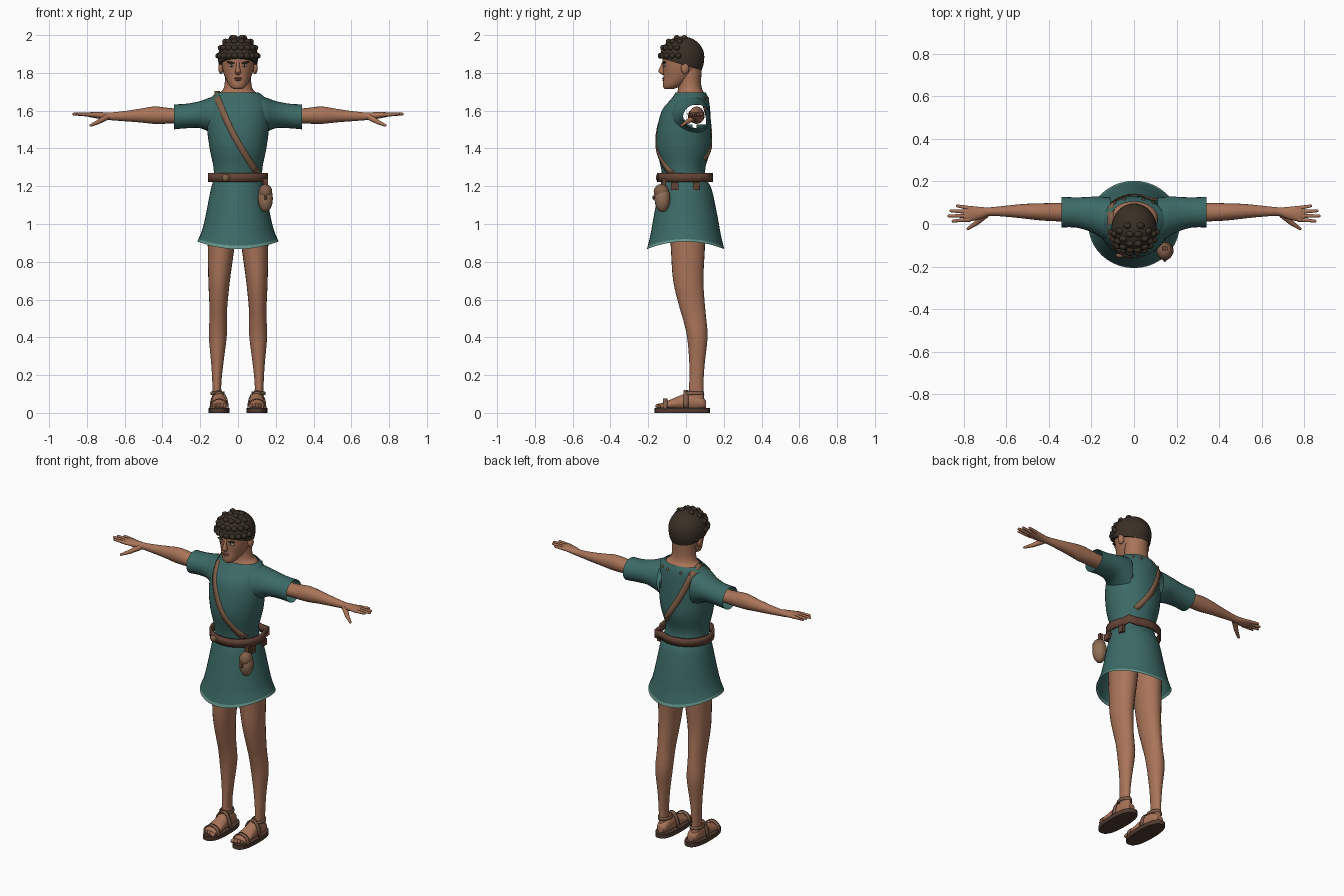
import bpy, bmesh, math
from mathutils import Vector, Matrix
from mathutils.bvhtree import BVHTree

if "Cube" in bpy.data.objects:
    bpy.data.objects.remove(bpy.data.objects["Cube"])

made = []
AXES = {"x": (0, 1, 2), "y": (1, 0, 2), "z": (2, 0, 1)}


def material(name, r, g, b):
    m = bpy.data.materials.new(name)
    m.use_nodes = True
    m.diffuse_color = (r, g, b, 1)
    bsdf = m.node_tree.nodes["Principled BSDF"]
    bsdf.inputs["Base Color"].default_value = (r, g, b, 1)
    bsdf.inputs["Roughness"].default_value = 0.8
    return m


teal = material("teal cloth", 0.045, 0.145, 0.135)
trim = material("pale teal trim", 0.13, 0.30, 0.26)
skin = material("skin", 0.40, 0.175, 0.10)
dark = material("dark hair", 0.042, 0.03, 0.019)
brown = material("belt leather", 0.125, 0.055, 0.036)
tan = material("strap leather", 0.22, 0.115, 0.068)
hide = material("pouch hide", 0.28, 0.16, 0.095)
soles = material("sole leather", 0.08, 0.042, 0.03)
white = material("eye white", 0.6, 0.55, 0.48)
lip = material("lips", 0.24, 0.085, 0.06)


def finish(name, bm, mat):
    bmesh.ops.recalc_face_normals(bm, faces=bm.faces)
    mesh = bpy.data.meshes.new(name)
    bm.to_mesh(mesh)
    bm.free()
    mesh.materials.append(mat)
    ob = bpy.data.objects.new(name, mesh)
    bpy.context.collection.objects.link(ob)
    made.append(ob)
    return ob


def resample(rows, steps):
    """Smooth curve through the given rows of numbers."""
    out = []
    for i in range(len(rows) - 1):
        quad = [rows[max(i - 1, 0)], rows[i], rows[i + 1], rows[min(i + 2, len(rows) - 1)]]
        for k in range(steps):
            t = k / steps
            out.append([b + t / 2 * (c - a + t * (2*a - 5*b + 4*c - d + t * (3*(b - c) + d - a)))
                        for a, b, c, d in zip(*quad)])
    return out + [list(rows[-1])]


def loft(name, rings, mat, axis="z", side=1, n=24, steps=4, caps=True, power=2.0):
    """Rings are (position, centre, centre, radius, radius) along an axis."""
    bm = bmesh.new()
    loops = []
    for p, a, b, ra, rb in resample(rings, steps):
        loop = []
        for i in range(n):
            c, s = math.cos(2 * math.pi * i / n), math.sin(2 * math.pi * i / n)
            co = [0, 0, 0]
            i0, i1, i2 = AXES[axis]
            co[i0] = p
            co[i1] = a + ra * math.copysign(abs(c) ** (2 / power), c)
            co[i2] = b + rb * math.copysign(abs(s) ** (2 / power), s)
            co[0] *= side
            loop.append(bm.verts.new(co))
        loops.append(loop)
    for lo, hi in zip(loops, loops[1:]):
        for i in range(n):
            j = (i + 1) % n
            bm.faces.new((lo[i], lo[j], hi[j], hi[i]))
    if caps:
        bm.faces.new(loops[0])
        bm.faces.new(loops[-1])
    return finish(name, bm, mat)


def ball(name, centre, radii, mat, roll=0.0, n=14):
    bm = bmesh.new()
    place = Matrix.Translation(centre) @ Matrix.Rotation(roll, 4, "Y") @ Matrix.Diagonal((*radii, 1))
    bmesh.ops.create_uvsphere(bm, u_segments=n, v_segments=n // 2 + 1, radius=1, matrix=place)
    return finish(name, bm, mat)


def finger(name, start, end, r0, r1):
    bm = bmesh.new()
    a, b = Vector(start), Vector(end)
    turn = (b - a).to_track_quat("Z", "Y").to_matrix().to_4x4()
    bmesh.ops.create_cone(bm, segments=10, radius1=r0, radius2=r1, depth=(b - a).length,
                          matrix=Matrix.Translation((a + b) / 2) @ turn)
    bmesh.ops.create_uvsphere(bm, u_segments=10, v_segments=6, radius=r1, matrix=Matrix.Translation(b))
    return finish(name, bm, skin)


def box(name, centre, size, mat):
    bm = bmesh.new()
    bmesh.ops.create_cube(bm, size=1, matrix=Matrix.Translation(centre) @ Matrix.Diagonal((*size, 1)))
    return finish(name, bm, mat)


def thicken(ob, amount):
    ob.modifiers.new("thickness", "SOLIDIFY").thickness = amount


# Tunic body: open at collar and hem, pale hem lifted at the sides
tunic = loft("tunic", [
    (1.695, 0, .025, .112, .08), (1.66, 0, .02, .15, .1), (1.6, 0, 0, .162, .128),
    (1.5, 0, -.01, .163, .143), (1.4, 0, -.012, .15, .144), (1.3, 0, -.015, .13, .118),
    (1.24, 0, -.01, .13, .118), (1.18, 0, -.003, .145, .14), (1.05, 0, -.002, .17, .167),
    (.95, 0, -.002, .19, .185), (.885, 0, -.002, .21, .2), (.867, 0, -.002, .215, .205)],
    teal, n=40, caps=False)
tunic.data.materials.append(trim)
for f in tunic.data.polygons:
    f.material_index = int(f.center.z < .885)
for v in tunic.data.vertices:
    v.co.z += .038 * (v.co.x / .21) ** 2 * max(0, (1.05 - v.co.z) / .18)
surface = BVHTree.FromPolygons([v.co.copy() for v in tunic.data.vertices],
                               [list(f.vertices) for f in tunic.data.polygons])
bm = bmesh.new()
bm.from_mesh(tunic.data)
holes = [f for f in bm.faces if abs(f.calc_center_median().x) > .1
         and (f.calc_center_median().yz - Vector((.045, 1.575))).length < .065]
bmesh.ops.delete(bm, geom=holes, context="FACES")
bm.to_mesh(tunic.data)
bm.free()


def on_tunic(x, z, front, lift):
    hit = surface.ray_cast(Vector((x, -front, z)), Vector((0, front, 0)))[0]
    return Vector((x, (hit.y if hit else .02) - front * lift, z))


# Shoulder strap draped across chest and back
bm = bmesh.new()
rows = []
for front, low in ((1, (.105, 1.27)), (-1, (.07, 1.34))):
    part = []
    for k in range(15):
        t = k / 14
        x = low[0] + (-.11 - low[0]) * t - .02 * math.sin(math.pi * t)
        z = low[1] + (1.67 - low[1]) * t
        part.append([bm.verts.new(on_tunic(x + e * .014, z + e * .008, front, .005)) for e in (-1, 1)])
    rows += part if front == 1 else [[bm.verts.new((x, .02, 1.704)) for x in (-.124, -.096)]] + part[::-1]
for p, q in zip(rows, rows[1:]):
    bm.faces.new((p[0], p[1], q[1], q[0]))
thicken(finish("shoulder_strap", bm, tan), .01)

# Collar studs at the back
for i, x in enumerate((-.09, -.045, .045, .09)):
    ball(f"collar_stud_{i}", on_tunic(x, 1.665, -1, .002), (.008, .006, .008), tan, n=8)

# Belt standing off the waist, with one pulled corner
belt = loft("belt", [(1.222, 0, -.005, .16, .148), (1.27, 0, -.005, .16, .148)], brown,
            steps=1, caps=False)
for v in belt.data.vertices:
    if abs(math.atan2(v.co.y, v.co.x) - math.pi / 4) < .1:
        v.co.xy *= 1.18
thicken(belt, .012)
ball("belt_buckle", (-.065, -.148, 1.245), (.02, .012, .02), tan)
box("belt_tab_front", (.14, -.06, 1.2), (.02, .04, .04), brown)
box("belt_tab_back", (.135, .055, 1.2), (.02, .035, .04), brown)

# Hip pouch
ball("pouch", (.145, -.125, 1.135), (.041, .042, .073), hide)
ball("pouch_flap", (.145, -.13, 1.17), (.037, .041, .042), tan)
ball("pouch_toggle", (.145, -.17, 1.14), (.009, .008, .012), brown, n=8)
box("pouch_loop", (.145, -.115, 1.215), (.025, .02, .05), brown)

# Neck and head
loft("neck", [(1.63, 0, .03, .12, .085), (1.685, 0, .027, .106, .075), (1.71, 0, .022, .08, .065),
              (1.75, 0, .02, .07, .06), (1.84, 0, .02, .07, .065)], skin)
loft("head", [(1.714, 0, -.09, .02, .02), (1.724, 0, -.08, .037, .04), (1.745, 0, -.058, .053, .065),
              (1.78, 0, -.035, .07, .085), (1.82, 0, -.022, .083, .1), (1.87, 0, -.02, .089, .104),
              (1.92, 0, -.02, .088, .1), (1.97, 0, -.02, .05, .06)], skin)
loft("nose", [(1.862, 0, -.116, .008, .008), (1.835, 0, -.124, .009, .012),
              (1.81, 0, -.129, .014, .017), (1.798, 0, -.124, .015, .013),
              (1.79, 0, -.12, .008, .006)], skin, n=12)
ball("upper_lip", (0, -.118, 1.771), (.022, .008, .005), lip)
ball("lower_lip", (0, -.118, 1.762), (.018, .008, .005), lip)

# Hair cap, trimmed along a sloping hairline
bm = bmesh.new()
bmesh.ops.create_uvsphere(bm, u_segments=32, v_segments=20, radius=1)
for v in bm.verts:
    v.co = Vector((v.co.x * .106, v.co.y * .117 - .02, 1.885 + v.co.z * (.108 if v.co.z > 0 else .15)))
bmesh.ops.bisect_plane(bm, geom=bm.verts[:] + bm.edges[:] + bm.faces[:],
                       plane_co=(0, -.1, 1.868), plane_no=(0, .3, 1), clear_inner=True)
bmesh.ops.holes_fill(bm, edges=[e for e in bm.edges if e.is_boundary])
finish("hair", bm, dark)
for row, (tilt, count, spread) in enumerate(((3, 10, 80), (27, 8, 75), (50, 6, 80), (72, 4, 110))):
    for i in range(count):
        turn = math.radians(spread * (2 * i / (count - 1) - 1))
        up = math.radians(tilt)
        spot = (.104 * math.sin(turn) * math.cos(up), -.02 - .115 * math.cos(turn) * math.cos(up),
                1.885 + .105 * math.sin(up))
        ball(f"curl_{row}_{i}", spot, (.019, .016, .016), dark, n=10)

for side, tag in ((1, "left"), (-1, "right")):
    # Face details
    ball(f"{tag}_ear", (side * .09, -.005, 1.825), (.015, .022, .032), skin)
    ball(f"{tag}_eye", (side * .034, -.114, 1.838), (.015, .006, .007), white)
    ball(f"{tag}_iris", (side * .034, -.118, 1.838), (.006, .004, .006), dark, n=10)
    ball(f"{tag}_brow", (side * .036, -.115, 1.854), (.024, .01, .005), dark, roll=-side * .15)

    # Sleeve, open at the cuff
    loft(f"{tag}_sleeve", [(.11, .02, 1.57, .105, .112), (.15, .03, 1.577, .098, .092),
                           (.2, .045, 1.579, .083, .072), (.27, .054, 1.572, .071, .065),
                           (.34, .056, 1.567, .072, .066)], teal, "x", side, caps=False)

    # Arm and hand
    loft(f"{tag}_arm", [(.2, .05, 1.572, .04, .04), (.34, .055, 1.572, .043, .04),
                        (.44, .057, 1.576, .04, .046), (.52, .06, 1.574, .034, .036),
                        (.6, .06, 1.571, .026, .027), (.68, .058, 1.57, .02, .02),
                        (.72, .052, 1.573, .028, .019), (.77, .048, 1.578, .036, .015),
                        (.8, .047, 1.579, .033, .009)], skin, "x", side, n=20)
    for i, (reach, y, end) in enumerate(((.83, .074, .085), (.86, .056, .062),
                                         (.87, .038, .038), (.85, .021, .014))):
        finger(f"{tag}_finger_{i}", (side * .77, y, 1.578), (side * reach, end, 1.582), .011, .007)
    finger(f"{tag}_thumb_base", (side * .695, .045, 1.566), (side * .74, .005, 1.54), .017, .012)
    finger(f"{tag}_thumb_tip", (side * .74, .005, 1.54), (side * .78, -.022, 1.522), .012, .007)

    # Leg
    loft(f"{tag}_leg", [(1.1, .082, .01, .07, .09), (.98, .086, .01, .074, .096),
                        (.87, .09, .01, .07, .09), (.7, .1, .012, .057, .08),
                        (.56, .104, .033, .047, .068), (.5, .105, .045, .046, .062),
                        (.4, .107, .06, .047, .054), (.25, .11, .058, .031, .04),
                        (.13, .112, .054, .023, .038), (.05, .105, .055, .03, .044)], skin, side=side)

    # Foot and sandal
    loft(f"{tag}_foot", [(.105, .103, .045, .02, .02), (.085, .103, .052, .032, .034),
                         (.03, .102, .062, .036, .05), (-.03, .1, .054, .041, .038),
                         (-.09, .1, .043, .046, .024), (-.135, .1, .036, .042, .014)], skin, "y", side)
    for i in range(5):
        ball(f"{tag}_toe_{i}", (side * (.068 + i * .017), -.145 + i * .006, .036),
             (.012 - i * .0012, .018, .013), skin, n=10)
    loft(f"{tag}_sole", [(0, .1, -.02, .056, .146), (.026, .1, -.02, .056, .146)], soles,
         side=side, n=32, steps=1, power=2.5)
    for part, y, top, wide in (("toe", -.11, .046, .05), ("instep", 0, .09, .05)):
        band = loft(f"{tag}_{part}_strap", [(y - .012, .1, .03, wide, top), (y + .012, .1, .03, wide, top)],
                    tan, "y", side, steps=1, caps=False)
        bm = bmesh.new()
        bm.from_mesh(band.data)
        bmesh.ops.delete(bm, geom=[v for v in bm.verts if v.co.z < .012], context="VERTS")
        bm.to_mesh(band.data)
        bm.free()
        thicken(band, .006)
    thicken(loft(f"{tag}_ankle_strap", [(.095, .108, .045, .038, .052), (.112, .108, .045, .036, .05)],
                 tan, side=side, steps=1, caps=False), .006)

# Smooth shading with sharp creases kept
bpy.ops.object.select_all(action="DESELECT")
for ob in made:
    ob.select_set(True)
bpy.context.view_layer.objects.active = tunic
bpy.ops.object.shade_smooth_by_angle(angle=math.radians(40))
